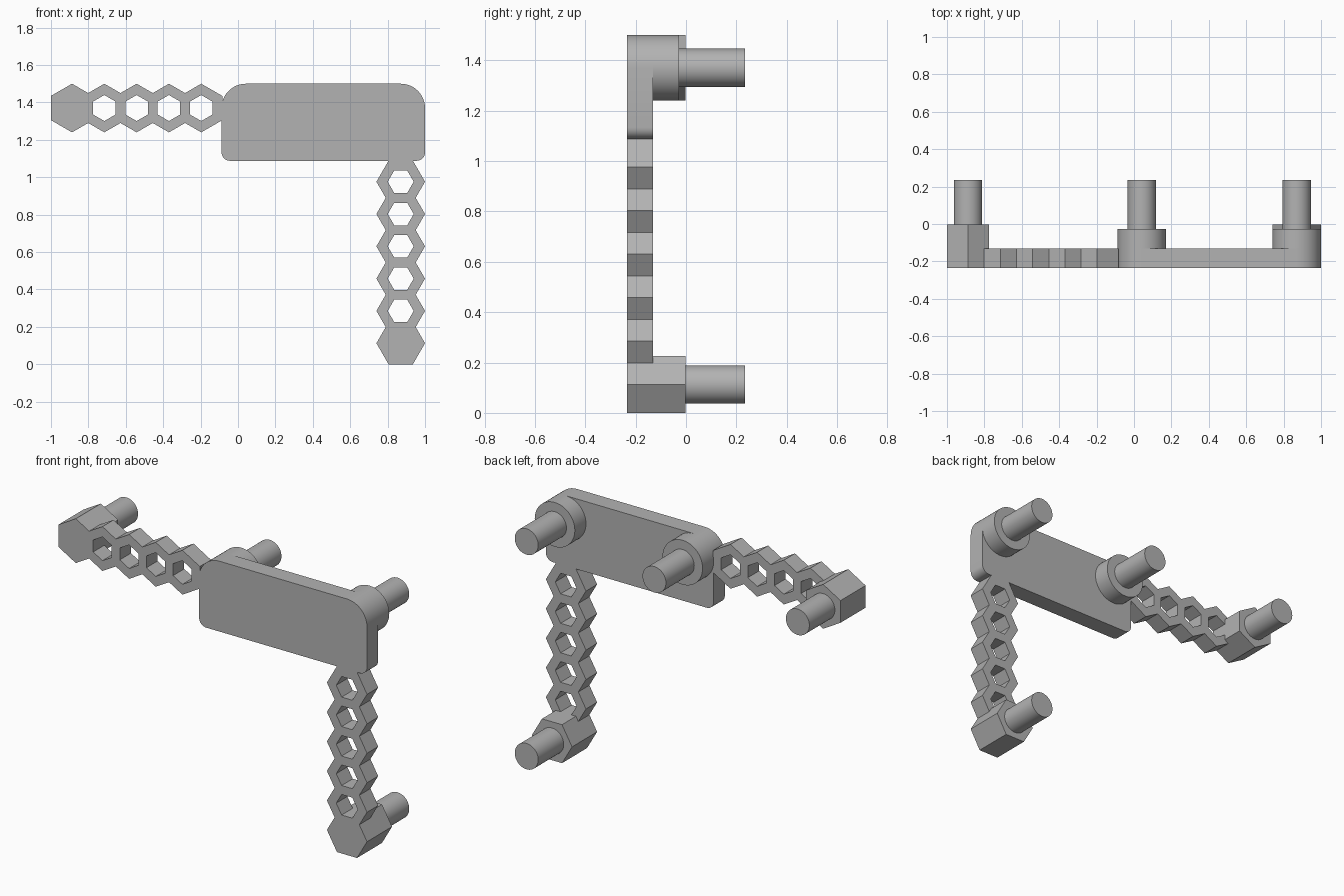
import bpy, bmesh
from math import cos, sin, pi, radians, sqrt

cube = bpy.data.objects.get("Cube")
if cube:
    bpy.data.objects.remove(cube, do_unlink=True)

grey = bpy.data.materials.new("plain grey")
grey.use_nodes = True
colour = (0.45, 0.45, 0.45, 1)
grey.diffuse_color = colour
grey.node_tree.nodes["Principled BSDF"].inputs["Base Color"].default_value = colour

# Depth levels, front to back
FRONT, PLATE_BACK, BOSS_BACK, HEX_BACK, PIN_END = -0.234, -0.131, -0.028, -0.002, 0.234
R = 0.13                    # outer hexagon and boss radius
FLAT = R * sqrt(3) / 2      # centre to flat side
PITCH = 0.1727              # spacing of the cells
HOLE = (PITCH - FLAT) * 2 / sqrt(3)
PIN = 0.076
RIGHT, LEFT, TOP = 0.87, FLAT - 1, 1.37


def extrude_faces(name, polygons, y0, y1, smooth=False):
    """Extrude flat (x, z) polygons from depth y0 to y1 as one solid."""
    bm = bmesh.new()
    for poly in polygons:
        bm.faces.new([bm.verts.new((x, y0, z)) for x, z in poly])
    bmesh.ops.remove_doubles(bm, verts=bm.verts, dist=0.0005)
    result = bmesh.ops.extrude_face_region(bm, geom=bm.faces[:], use_keep_orig=True)
    moved = [g for g in result["geom"] if isinstance(g, bmesh.types.BMVert)]
    bmesh.ops.translate(bm, verts=moved, vec=(0, y1 - y0, 0))
    bmesh.ops.recalc_face_normals(bm, faces=bm.faces)
    mesh = bpy.data.meshes.new(name)
    bm.to_mesh(mesh)
    bm.free()
    mesh.materials.append(grey)
    obj = bpy.data.objects.new(name, mesh)
    bpy.context.collection.objects.link(obj)
    if smooth:
        bpy.ops.object.select_all(action='DESELECT')
        obj.select_set(True)
        bpy.context.view_layer.objects.active = obj
        bpy.ops.object.shade_smooth_by_angle(angle=radians(30))
    return obj


def arc(cx, cz, r, start, sweep, steps):
    angles = [radians(start + sweep * i / steps) for i in range(steps + 1)]
    return [(cx + r * cos(a), cz + r * sin(a)) for a in angles]


def cylinder(name, cx, cz, r, y0, y1):
    extrude_faces(name, [arc(cx, cz, r, 0, 360, 48)[:-1]], y0, y1, smooth=True)


def arm(name, cells, place):
    """Solid hexagonal end and a chain of hollow cells, laid out along u."""
    hexagon = [(R * sin(k * pi / 3), R * cos(k * pi / 3)) for k in range(6)]
    extrude_faces(name + "_end_block", [[place(u, v) for u, v in hexagon]], FRONT, HEX_BACK)

    quads = []
    for i in range(1, cells + 1):
        half = PITCH / 2
        ahead = FLAT if i == cells else half
        side = R - half / sqrt(3)
        far = R - ahead / sqrt(3)
        outer = [(0, R), (ahead, far), (ahead, -far), (0, -R), (-half, -side), (-half, side)]
        inner = [(HOLE * sin(k * pi / 3), HOLE * cos(k * pi / 3)) for k in range(6)]
        for k in range(6):
            n = (k + 1) % 6
            ring = (outer[k], outer[n], inner[n], inner[k])
            quads.append([place(u + i * PITCH, v) for u, v in ring])
    extrude_faces(name + "_lattice", quads, FRONT, PLATE_BACK)
    cylinder(name + "_pin", *place(0, 0), PIN, HEX_BACK, PIN_END)


# Two lattice arms
arm("lower_arm", 5, lambda u, v: (RIGHT + v, FLAT + u))
arm("side_arm", 4, lambda u, v: (LEFT + u, TOP + v))

# Plate with large upper and small lower corner rounds
INNER, BASE, SMALL = 0.042, 1.088, 0.045
outline = (arc(RIGHT, TOP, R, 0, 90, 12) + arc(INNER, TOP, R, 90, 90, 12)
           + arc(INNER - R + SMALL, BASE + SMALL, SMALL, 180, 90, 8)
           + arc(RIGHT + R - SMALL, BASE + SMALL, SMALL, 270, 90, 8))
extrude_faces("plate", [outline], FRONT, PLATE_BACK, smooth=True)

# Round bosses and pins behind the plate
for label, x in (("inner", INNER), ("outer", RIGHT)):
    cylinder(label + "_boss", x, TOP, R, PLATE_BACK, BOSS_BACK)
    cylinder(label + "_pin", x, TOP, PIN, BOSS_BACK, PIN_END)
